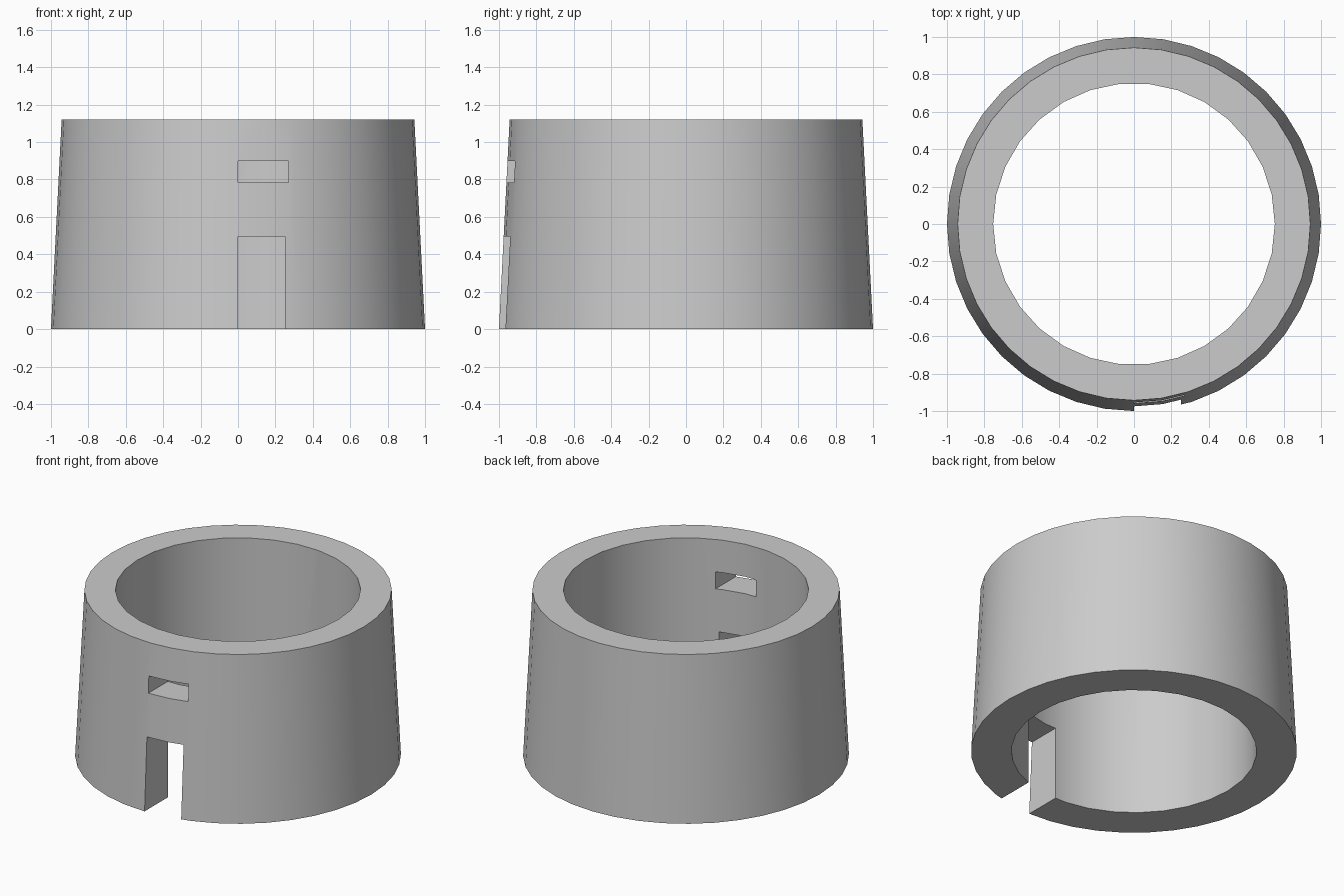
import bpy
import bmesh
from math import radians
from mathutils import Matrix, Vector

cube = bpy.data.objects.get("Cube")
if cube:
    bpy.data.objects.remove(cube, do_unlink=True)

HEIGHT = 1.12

grey = bpy.data.materials.new("light grey")
grey.use_nodes = True
colour = (0.6, 0.6, 0.6, 1)
grey.diffuse_color = colour
grey.node_tree.nodes["Principled BSDF"].inputs["Base Color"].default_value = colour


def add_object(name, bm):
    mesh = bpy.data.meshes.new(name)
    bm.to_mesh(mesh)
    bm.free()
    mesh.materials.append(grey)
    obj = bpy.data.objects.new(name, mesh)
    bpy.context.collection.objects.link(obj)
    return obj


def frustum(name, sides, r_bottom, r_top, z0, z1):
    # the first vertex lies on the x axis
    bm = bmesh.new()
    place = Matrix.Translation((0, 0, (z0 + z1) / 2)) @ Matrix.Rotation(radians(90), 4, "Z")
    bmesh.ops.create_cone(bm, cap_ends=True, segments=sides, radius1=r_bottom,
                          radius2=r_top, depth=z1 - z0, matrix=place)
    return add_object(name, bm)


def box(name, low, high):
    low, high = Vector(low), Vector(high)
    bm = bmesh.new()
    place = Matrix.Translation((low + high) / 2) @ Matrix.Diagonal((*(high - low), 1))
    bmesh.ops.create_cube(bm, size=1, matrix=place)
    return add_object(name, bm)


# Tapered outer sleeve
ring = frustum("tapered_ring", 40, 1, 0.943, 0, HEIGHT)

# Straight bore, open slot at the foot and window above it
cutters = [
    frustum("bore_cutter", 30, 0.753, 0.753, -0.2, HEIGHT + 0.2),
    box("slot_cutter", (0, -1.2, -0.2), (0.25, -0.4, 0.495)),
    box("window_cutter", (0, -1.2, 0.785), (0.27, -0.4, 0.9)),
]
for cutter in cutters:
    cutter.hide_render = True
    cut = ring.modifiers.new(cutter.name, "BOOLEAN")
    cut.operation = "DIFFERENCE"
    cut.solver = "EXACT"
    cut.object = cutter

# Apply the cuts and drop the cutters
bpy.context.view_layer.update()
graph = bpy.context.evaluated_depsgraph_get()
ring.data = bpy.data.meshes.new_from_object(ring.evaluated_get(graph))
ring.modifiers.clear()
for cutter in cutters:
    bpy.data.objects.remove(cutter, do_unlink=True)

# Smooth round walls with crisp rims and openings
bpy.ops.object.select_all(action="DESELECT")
ring.select_set(True)
bpy.context.view_layer.objects.active = ring
bpy.ops.object.shade_smooth_by_angle(angle=radians(30))
